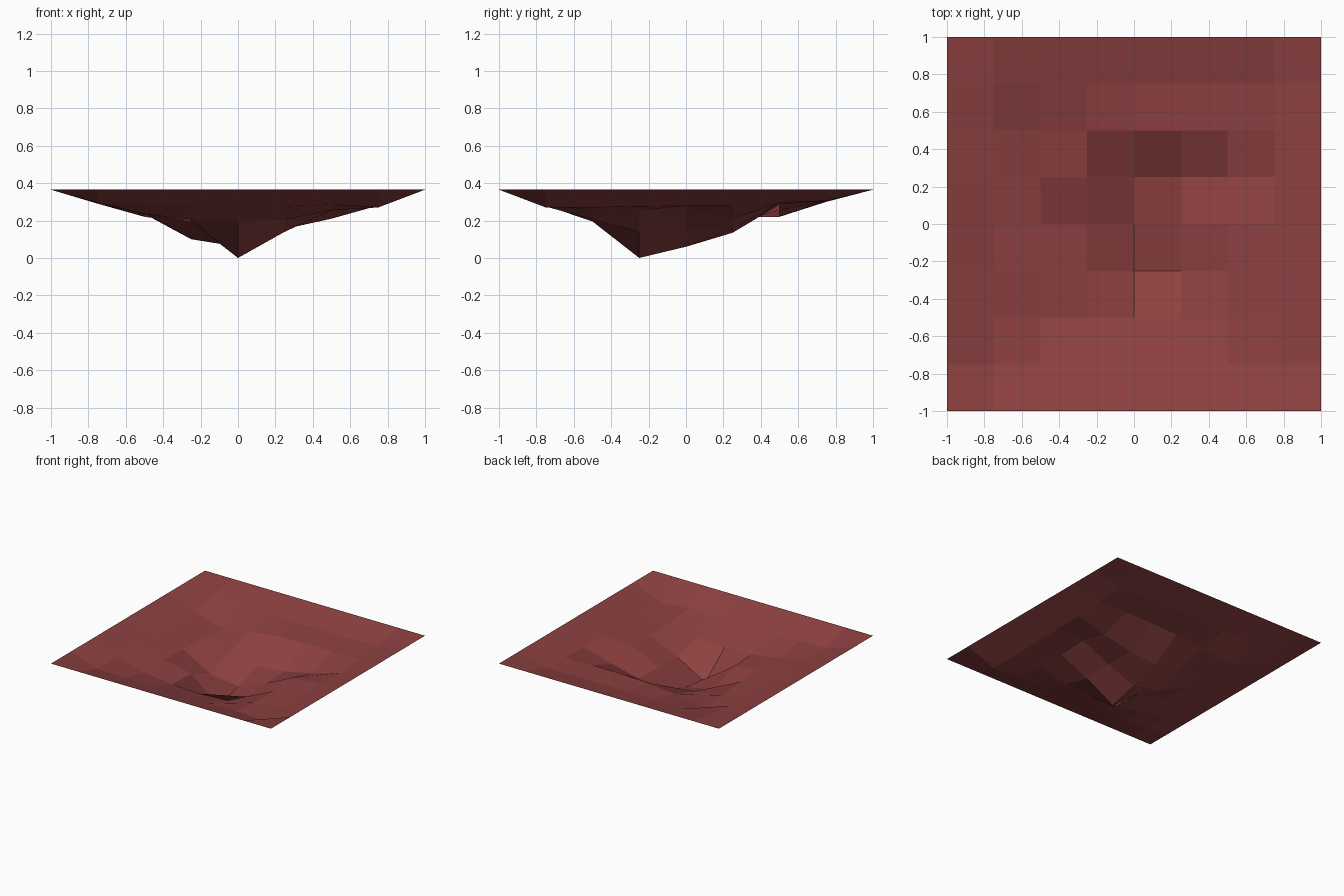
import bpy
import bmesh

cube = bpy.data.objects.get("Cube")
if cube:
    bpy.data.objects.remove(cube, do_unlink=True)

RIM_HEIGHT = 0.365
CELLS = 8
STEP = 2 / CELLS

# Depth of each inner grid point below the rim, in hundredths.
# Rows run from front to back, columns from right (-x) to left (+x).
DEPTHS = (
    (7, 8, 8, 8.5, 9, 8, 9.5),
    (7, 13, 16, 17, 16, 11, 9.5),
    (7.5, 12, 17, 36.5, 22.5, 11, 9),
    (7.5, 13, 26.5, 30.5, 21, 9.5, 8.5),
    (7, 14.5, 18, 23, 21, 15.5, 8.5),
    (7, 14.5, 11, 8, 7, 7, 7),
    (4.5, 6.5, 6, 6, 6, 6, 6),
)


def depth_at(x, y):
    """Depth of the sheet at a grid point; the outer rim stays level."""
    column = round((x + 1) / STEP)
    row = round((y + 1) / STEP)
    if 0 < column < CELLS and 0 < row < CELLS:
        return DEPTHS[row - 1][column - 1] / 100
    return 0


def make_material(name, colour):
    material = bpy.data.materials.new(name)
    material.use_nodes = True
    material.diffuse_color = colour
    shader = next(n for n in material.node_tree.nodes if n.type == "BSDF_PRINCIPLED")
    shader.inputs["Base Color"].default_value = colour
    return material


# Sunken faceted sheet
bm = bmesh.new()
bmesh.ops.create_grid(bm, x_segments=CELLS, y_segments=CELLS, size=1)
for vert in bm.verts:
    vert.co.z = RIM_HEIGHT - depth_at(vert.co.x, vert.co.y)
for face in bm.faces:
    face.smooth = False
mesh = bpy.data.meshes.new("crater_sheet")
bm.to_mesh(mesh)
bm.free()

mesh.materials.append(make_material("dull_red", (0.27, 0.052, 0.052, 1)))
sheet = bpy.data.objects.new("crater_sheet", mesh)
bpy.context.collection.objects.link(sheet)
